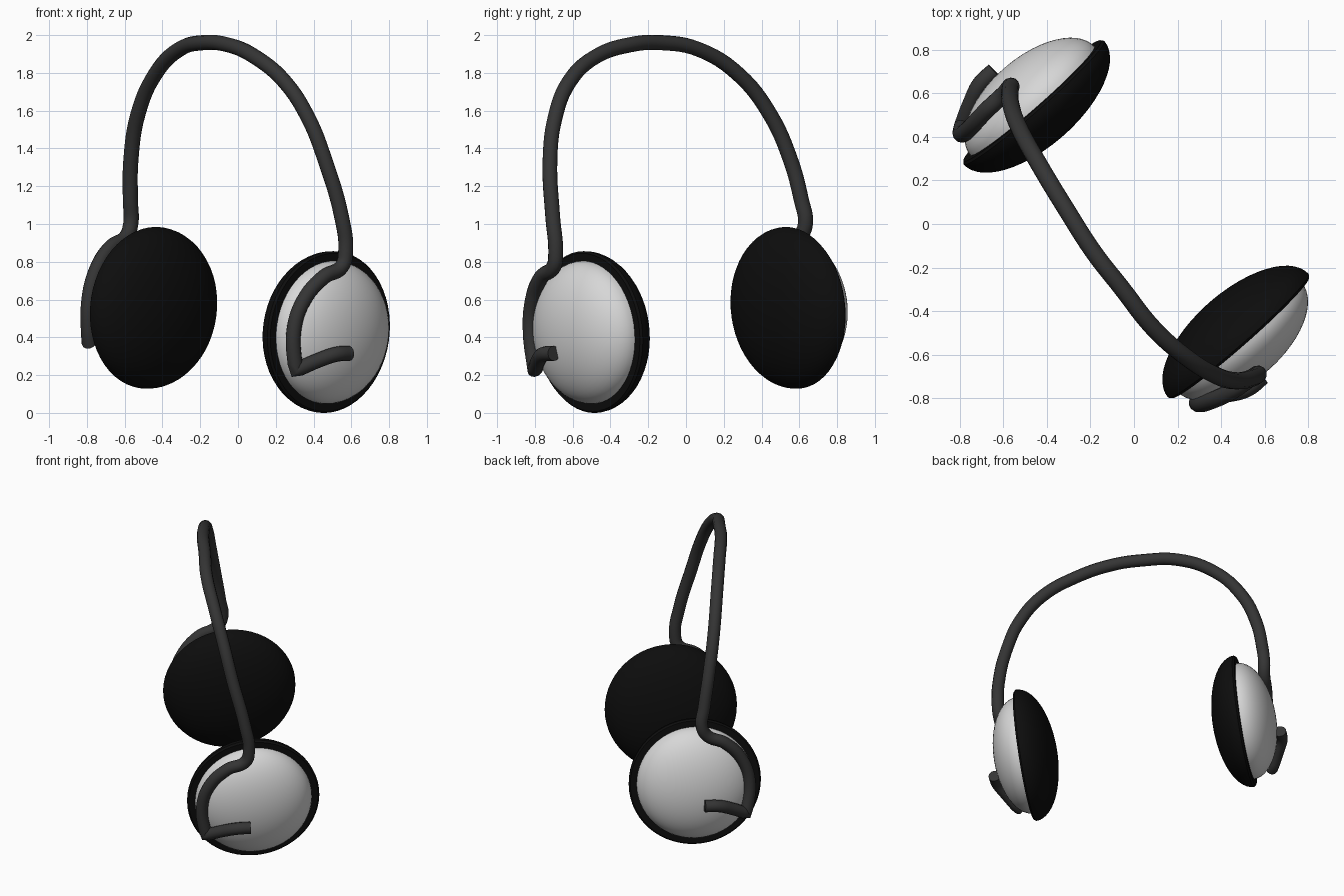
import bpy, bmesh, math
from mathutils import Vector

if "Cube" in bpy.data.objects:
    bpy.data.objects.remove(bpy.data.objects["Cube"])

AXIS = Vector((0.657, -0.749, -0.09)).normalized()   # ear-to-ear direction
MID = Vector((0.01, 0.022, 0.492))                   # midpoint between the cups


def material(name, c):
    m = bpy.data.materials.new(name)
    m.diffuse_color = (*c, 1)
    m.use_nodes = True
    m.node_tree.nodes["Principled BSDF"].inputs["Base Color"].default_value = m.diffuse_color
    return m


BLACK = material("pad black", (0.004, 0.004, 0.004))
WHITE = material("shell white", (0.68, 0.68, 0.68))
GREY = material("band dark grey", (0.035, 0.035, 0.035))


def smooth(ob):
    bpy.ops.object.select_all(action='DESELECT')
    ob.select_set(True)
    bpy.context.view_layer.objects.active = ob
    bpy.ops.object.shade_smooth_by_angle(angle=math.radians(40))


def lathe(name, profile, centre, direction, mat, n=56):
    """Revolve (radius, height) points round a direction."""
    bm = bmesh.new()
    vs = [bm.verts.new((r, 0, h)) for r, h in profile]
    es = [bm.edges.new(p) for p in zip(vs, vs[1:])]
    bmesh.ops.spin(bm, geom=vs + es, cent=(0, 0, 0), axis=(0, 0, 1),
                   angle=math.tau, steps=n, use_duplicate=False)
    bmesh.ops.remove_doubles(bm, verts=bm.verts, dist=1e-4)
    bmesh.ops.recalc_face_normals(bm, faces=bm.faces)
    rot = direction.to_track_quat('Z', 'Y').to_matrix().to_4x4()
    bm.transform(rot)
    bmesh.ops.translate(bm, verts=bm.verts, vec=centre)
    me = bpy.data.meshes.new(name)
    bm.to_mesh(me)
    bm.free()
    ob = bpy.data.objects.new(name, me)
    bpy.context.collection.objects.link(ob)
    me.materials.append(mat)
    smooth(ob)


def dome(r, h, base):
    return [(r * math.cos(t), base + h * math.sin(t))
            for t in (math.pi / 2 * i / 14 for i in range(15))]


# ear cups: black inner cushion with a flat back rim, white outer shell
for side, s in (("right", 1), ("left", -1)):
    out = AXIS * s
    c = MID + out * 0.715
    lathe(side + "_ear_cushion", [(0, 0.012), (0.42, 0.012)] + dome(0.43, -0.20, 0.0), c, out, BLACK)
    lathe(side + "_ear_shell", [(0, 0.005)] + dome(0.38, 0.20, 0.008), c, out, WHITE)

# headband and the bent arms that hold the cups, one continuous rod
arm = [Vector(p) for p in ((0.59, -0.70, 0.315), (0.52, -0.755, 0.31), (0.43, -0.78, 0.28),
                           (0.305, -0.80, 0.225), (0.295, -0.825, 0.43), (0.345, -0.815, 0.59),
                           (0.455, -0.765, 0.72), (0.55, -0.70, 0.775))]
band = [Vector(p) for p in ((0.57, -0.69, 0.86), (0.55, -0.705, 1.03), (0.46, -0.72, 1.34),
                            (0.375, -0.695, 1.555), (0.25, -0.62, 1.75), (0.09, -0.48, 1.885),
                            (-0.06, -0.29, 1.95), (-0.185, -0.13, 1.96), (-0.31, 0.065, 1.925),
                            (-0.44, 0.28, 1.79), (-0.53, 0.445, 1.58), (-0.567, 0.553, 1.34),
                            (-0.57, 0.61, 1.13), (-0.568, 0.632, 1.0))]
mirrored = [p - 2 * (p - MID).dot(AXIS) * AXIS for p in arm]
path = arm + band + mirrored[::-1]

cu = bpy.data.curves.new("headband", 'CURVE')
cu.dimensions = '3D'
cu.bevel_depth = 0.04
cu.bevel_resolution = 4
cu.resolution_u = 6
cu.use_fill_caps = True
sp = cu.splines.new('BEZIER')
sp.bezier_points.add(len(path) - 1)
corners = (3, len(path) - 4)
for i, (bp, p) in enumerate(zip(sp.bezier_points, path)):
    bp.co = p
    bp.handle_left_type = bp.handle_right_type = 'VECTOR' if i in corners else 'AUTO'
cu.materials.append(GREY)
ob = bpy.data.objects.new("headband", cu)
bpy.context.collection.objects.link(ob)
bpy.ops.object.select_all(action='DESELECT')
ob.select_set(True)
bpy.context.view_layer.objects.active = ob
bpy.ops.object.convert(target='MESH')
smooth(bpy.context.view_layer.objects.active)
